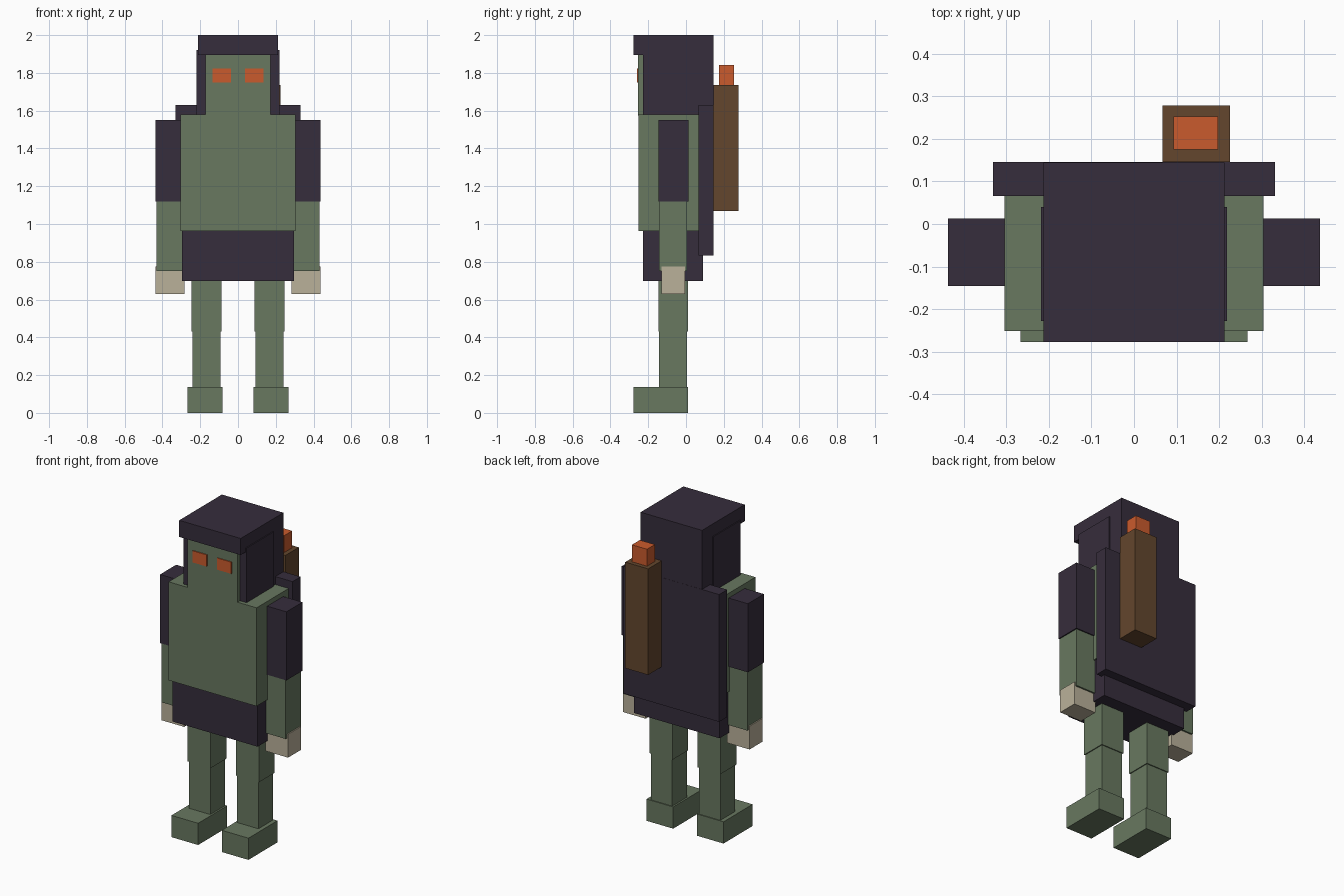
import bpy

if "Cube" in bpy.data.objects:
    bpy.data.objects.remove(bpy.data.objects["Cube"])


def material(name, r, g, b):
    """Flat colour given as 0-255 display values, stored as linear."""
    def lin(c):
        c /= 255
        return c / 12.92 if c <= 0.04045 else ((c + 0.055) / 1.055) ** 2.4
    m = bpy.data.materials.new(name)
    m.diffuse_color = (lin(r), lin(g), lin(b), 1)
    m.use_nodes = True
    m.node_tree.nodes["Principled BSDF"].inputs["Base Color"].default_value = m.diffuse_color
    return m


GREEN = material("moss_green", 104, 120, 96)
DARK = material("dark_plum", 54, 45, 60)
BEIGE = material("pale_beige", 186, 177, 154)
BROWN = material("leather_brown", 99, 70, 45)
ORANGE = material("bright_orange", 202, 91, 45)


def box(name, mat, x, y, z):
    """Box spanning the given (min, max) ranges."""
    bpy.ops.mesh.primitive_cube_add(size=1)
    ob = bpy.context.object
    ob.name = ob.data.name = name
    for v in ob.data.vertices:
        for i, (lo, hi) in enumerate((x, y, z)):
            v.co[i] = lo if v.co[i] < 0 else hi
    ob.data.materials.append(mat)
    return ob


def centred(name, mat, half, y, z):
    return box(name, mat, (-half, half), y, z)


def pair(name, mat, x, y, z):
    """Same box on the left (-x) and right (+x) side."""
    box(name + "_right", mat, x, y, z)
    box(name + "_left", mat, (-x[1], -x[0]), y, z)


# Body
centred("torso", GREEN, 0.305, (-0.252, 0.066), (0.963, 1.58))
centred("skirt", DARK, 0.296, (-0.228, 0.09), (0.698, 0.963))
centred("cape", DARK, 0.332, (0.066, 0.146), (0.832, 1.63))

# Head and hood
centred("face", GREEN, 0.173, (-0.253, 0.03), (1.575, 1.91))
centred("hood_back", DARK, 0.213, (0.0, 0.145), (1.575, 1.9))
centred("hood_top", DARK, 0.213, (-0.278, 0.145), (1.896, 2.0))
pair("hood_side", DARK, (0.173, 0.219), (-0.228, 0.04), (1.575, 1.922))
pair("eye", ORANGE, (0.036, 0.134), (-0.259, -0.252), (1.75, 1.823))

# Arms
pair("upper_arm", DARK, (0.29, 0.438), (-0.146, 0.013), (1.12, 1.55))
pair("forearm", GREEN, (0.29, 0.431), (-0.143, 0.006), (0.75, 1.12))
pair("hand", BEIGE, (0.283, 0.438), (-0.13, -0.004), (0.63, 0.776))

# Legs
pair("thigh", GREEN, (0.087, 0.247), (-0.146, 0.01), (0.43, 0.70))
pair("shin", GREEN, (0.093, 0.241), (-0.142, 0.004), (0.13, 0.43))
pair("foot", GREEN, (0.082, 0.267), (-0.278, 0.01), (0.0, 0.136))

# Quiver on the back
box("quiver", BROWN, (0.067, 0.226), (0.146, 0.279), (1.07, 1.735))
box("quiver_bundle", ORANGE, (0.093, 0.198), (0.175, 0.253), (1.73, 1.841))
